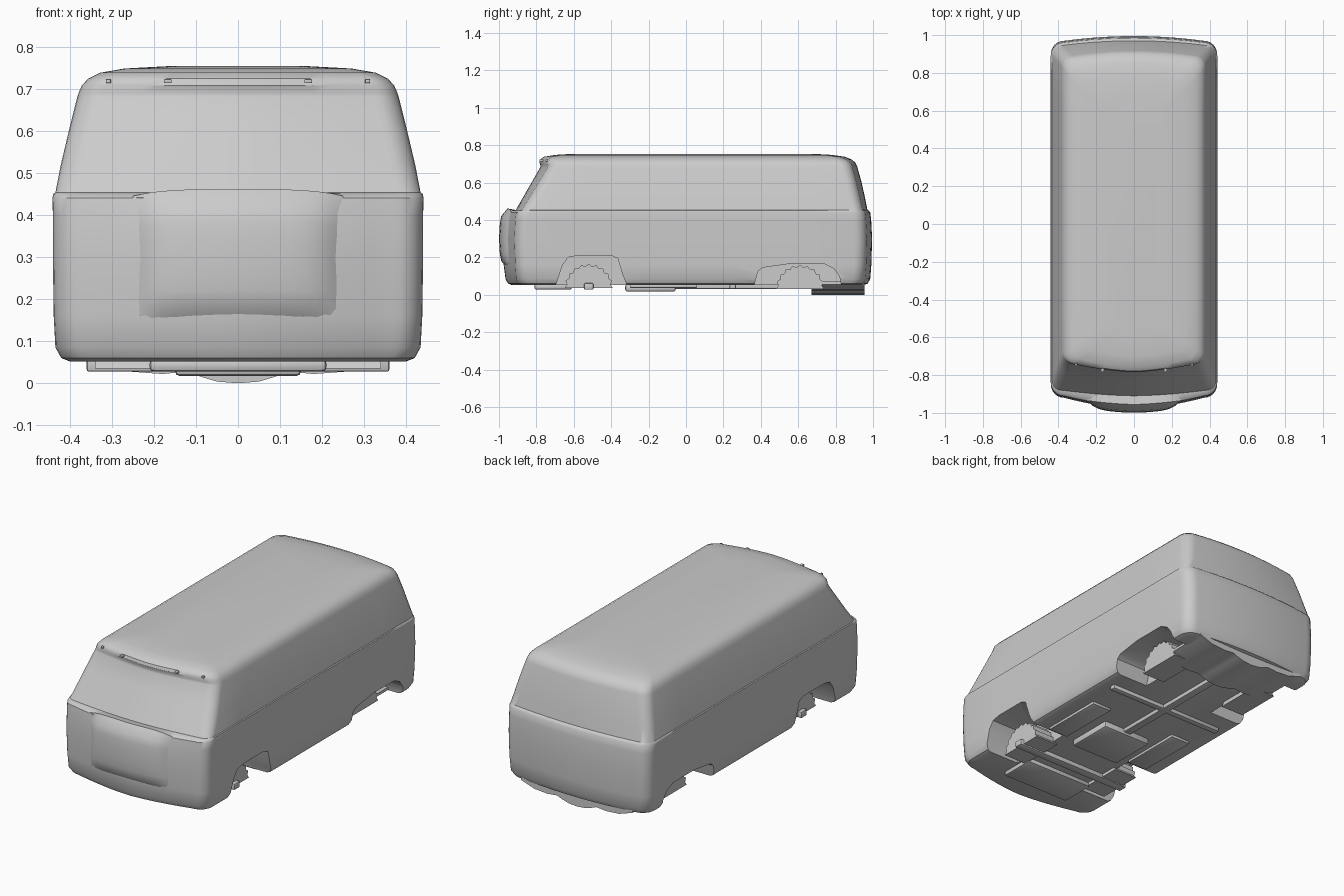
import bpy, bmesh, math
from mathutils import Vector

if "Cube" in bpy.data.objects:
    bpy.data.objects.remove(bpy.data.objects["Cube"])

D = bpy.data


def finish(name, bm, angle=35):
    bmesh.ops.recalc_face_normals(bm, faces=bm.faces)
    me = D.meshes.new(name)
    bm.to_mesh(me)
    bm.free()
    ob = D.objects.new(name, me)
    bpy.context.collection.objects.link(ob)
    smooth(ob, angle)
    return ob


def smooth(ob, angle):
    bpy.ops.object.select_all(action='DESELECT')
    ob.select_set(True)
    bpy.context.view_layer.objects.active = ob
    bpy.ops.object.shade_smooth_by_angle(angle=math.radians(angle))


def prism(name, profile, axis, a, b, bevel=0.0):
    """Extrude a 2D profile along axis 'x' (y,z points), 'y' (x,z) or 'z' (x,y)."""
    put = {'x': lambda p, t: (t, p[0], p[1]),
           'y': lambda p, t: (p[0], t, p[1]),
           'z': lambda p, t: (p[0], p[1], t)}[axis]
    bm = bmesh.new()
    lo = [bm.verts.new(put(p, a)) for p in profile]
    hi = [bm.verts.new(put(p, b)) for p in profile]
    bm.faces.new(lo)
    bm.faces.new(hi)
    n = len(profile)
    for i in range(n):
        j = (i + 1) % n
        bm.faces.new((lo[i], lo[j], hi[j], hi[i]))
    if bevel:
        bmesh.ops.bevel(bm, geom=bm.edges[:], offset=bevel, segments=2,
                        affect='EDGES', profile=0.5)
    return finish(name, bm)


def box(name, c, s, bevel=0.006):
    x, y, h = s[0] / 2, s[1] / 2, s[2] / 2
    prof = [(c[0] - x, c[1] - y), (c[0] + x, c[1] - y),
            (c[0] + x, c[1] + y), (c[0] - x, c[1] + y)]
    return prism(name, prof, 'z', c[2] - h, c[2] + h, bevel)


def ring(w, yf, bow, yb, r):
    """Plan outline of the body: bowed front and back, rounded corners."""
    half = []
    xs = [(w - r) * i / 7 for i in range(8)]
    fc = yf + bow                       # front corner start
    rear_bow = 0.025
    half += [(x, yf + bow * (x / (w - r)) ** 1.6) for x in xs]
    for i in range(1, 7):
        t = math.radians(15 * i)
        half.append((w - r + r * math.sin(t), fc + r * (1 - math.cos(t))))
    y0, y1 = fc + r, yb - rear_bow - r
    half += [(w, y0 + (y1 - y0) * i / 8) for i in range(1, 9)]
    for i in range(1, 7):
        t = math.radians(15 * i)
        half.append((w - r + r * math.cos(t), y1 + r * math.sin(t)))
    half += [(x, yb - rear_bow * (x / (w - r)) ** 2) for x in reversed(xs[:-1])]
    return half + [(-x, y) for x, y in reversed(half[1:-1])]


# Body shell: z, half width, front y, front bow, rear y, corner radius
levels = [
    (0.052, 0.400, -0.930, 0.055, 0.950, 0.07),
    (0.060, 0.420, -0.952, 0.055, 0.972, 0.07),
    (0.085, 0.434, -0.965, 0.055, 0.985, 0.07),
    (0.160, 0.438, -0.975, 0.060, 0.991, 0.07),
    (0.300, 0.440, -0.980, 0.060, 0.995, 0.07),
    (0.400, 0.440, -0.975, 0.060, 0.990, 0.07),
    (0.440, 0.441, -0.965, 0.055, 0.985, 0.07),
    (0.450, 0.439, -0.950, 0.050, 0.978, 0.07),
    (0.453, 0.434, -0.910, 0.030, 0.970, 0.05),
    (0.520, 0.421, -0.872, 0.033, 0.957, 0.06),
    (0.600, 0.402, -0.826, 0.036, 0.939, 0.06),
    (0.680, 0.382, -0.780, 0.038, 0.917, 0.06),
    (0.690, 0.379, -0.778, 0.038, 0.914, 0.06),
    (0.708, 0.371, -0.784, 0.040, 0.904, 0.06),
    (0.724, 0.356, -0.779, 0.040, 0.885, 0.06),
    (0.738, 0.328, -0.760, 0.040, 0.850, 0.06),
    (0.748, 0.270, -0.700, 0.030, 0.780, 0.06),
    (0.754, 0.160, -0.600, 0.020, 0.680, 0.05),
]
bm = bmesh.new()
rows = [[bm.verts.new((x, y, z)) for x, y in ring(*p)] for z, *p in levels]
for a, b in zip(rows, rows[1:]):
    for i in range(len(a)):
        j = (i + 1) % len(a)
        bm.faces.new((a[i], a[j], b[j], b[i]))
bm.faces.new(rows[0])
bm.faces.new(rows[-1])
body = finish("van_body", bm)

# Wheel arches cut through the sides
front_arch = [(-0.71, 0.0), (-0.69, 0.07), (-0.66, 0.16), (-0.63, 0.20), (-0.58, 0.21),
              (-0.40, 0.21), (-0.365, 0.195), (-0.34, 0.11), (-0.32, 0.06), (-0.31, 0.0)]
rear_arch = [(0.35, 0.0), (0.37, 0.07), (0.385, 0.125), (0.41, 0.145), (0.55, 0.165),
             (0.74, 0.165), (0.79, 0.14), (0.82, 0.10), (0.84, 0.0)]
for prof in (front_arch, rear_arch):
    for s in (-1, 1):
        cut = prism("arch_cutter", prof, 'x', s * 0.22, s * 0.6)
        cut.hide_render = True
        m = body.modifiers.new("arch", 'BOOLEAN')
        m.operation = 'DIFFERENCE'
        m.solver = 'EXACT'
        m.object = cut
        bpy.context.view_layer.objects.active = body
        bpy.ops.object.modifier_apply(modifier=m.name)
        D.objects.remove(cut)
smooth(body, 35)

# Raised, softly bowed front panel with an arched top
bm = bmesh.new()
grid = []
for k in range(9):
    v = k / 8
    row = []
    for i in range(17):
        u = i / 8 - 1
        edge = (1 - u ** 6) * (1 - (2 * v - 1) ** 8)
        z = 0.14 + v * (0.305 + 0.016 * (1 - u ** 4))
        y = -0.955 + 0.02 * abs(u) ** 1.6 - edge * (0.032 + 0.012 * math.sin(v * math.pi))
        row.append(bm.verts.new((0.25 * u, y, z)))
    grid.append(row)
for a, b in zip(grid, grid[1:]):
    for i in range(16):
        bm.faces.new((a[i], a[i + 1], b[i + 1], b[i]))
# top ledge running back to the windscreen
back = [bm.verts.new((v.co.x, -0.90, 0.452)) for v in grid[-1]]
for i in range(16):
    bm.faces.new((grid[-1][i], grid[-1][i + 1], back[i + 1], back[i]))
finish("front_panel", bm, 50)

# Small clips along the front roof edge
for s in (-1, 1):
    box("roof_clip", (s * 0.167, -0.774, 0.718), (0.018, 0.02, 0.010), 0.002)
    box("roof_clip", (s * 0.308, -0.742, 0.718), (0.012, 0.02, 0.010), 0.002)

# Wheel-well linings: fluted half drums inside the arches
for yc, r, zc in ((-0.52, 0.13, 0.035), (0.61, 0.13, 0.03)):
    n = 20
    prof = [(yc + (r - 0.012 * (i % 2)) * math.cos(math.pi * i / n),
             zc + (r - 0.012 * (i % 2)) * math.sin(math.pi * i / n)) for i in range(n + 1)]
    for s in (-1, 1):
        prism("wheel_well_lining", prof, 'x', s * 0.20, s * 0.34)

# Chassis: cross frame, front axle, floor boxes
box("chassis_crossbar", (0, 0.25, 0.046), (0.72, 0.035, 0.03))
box("chassis_spine", (0, 0.22, 0.046), (0.045, 1.0, 0.03))
box("front_axle", (0, -0.52, 0.045), (0.72, 0.05, 0.035))
box("front_floor_box", (0, -0.71, 0.043), (0.42, 0.20, 0.03), 0.01)
box("middle_floor_box", (0, -0.19, 0.037), (0.30, 0.27, 0.04), 0.012)
for s in (-1, 1):
    box("floor_rib", (s * 0.27, -0.12, 0.047), (0.12, 0.36, 0.02))

# Rear engine tray, bulging down to the ground plane in the middle
right = [(0.0, 0.0), (0.05, 0.004), (0.09, 0.016), (0.12, 0.028), (0.18, 0.022),
         (0.26, 0.028), (0.34, 0.055)]
tray = right + [(0.34, 0.07), (-0.34, 0.07)] + [(-x, z) for x, z in reversed(right[1:])]
prism("engine_tray", tray, 'y', 0.67, 0.955)
